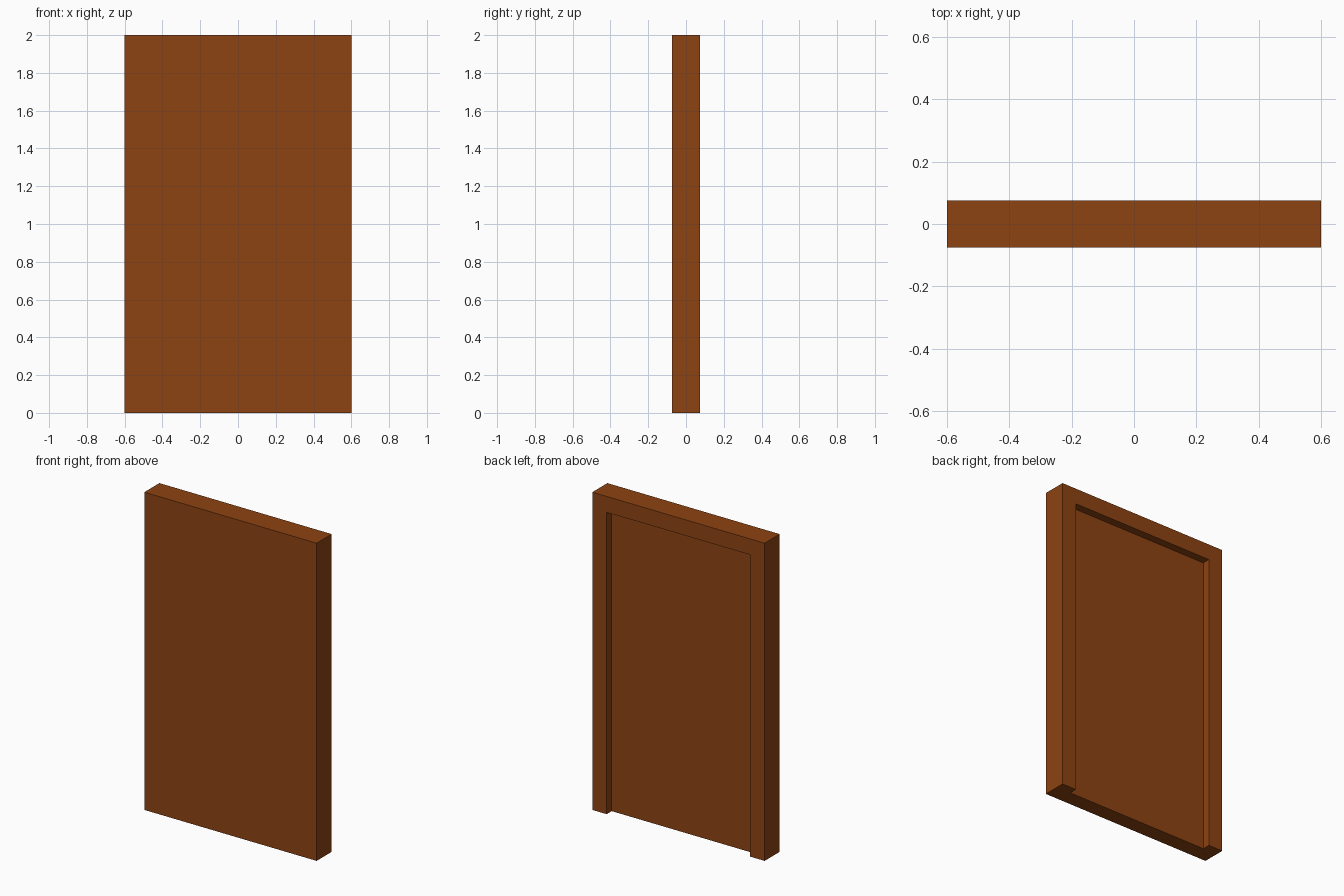
import bpy
import bmesh
from mathutils import Vector

WIDTH, DEPTH, HEIGHT = 1.2, 0.15, 2.0
FRAME = 0.1      # visible width of the frame around the recess
RECESS = 0.05    # depth of the recess in the back

cube = bpy.data.objects.get("Cube")
if cube:
    bpy.data.objects.remove(cube, do_unlink=True)

# Wood colour
wood = bpy.data.materials.new("brown_wood")
wood.use_nodes = True
colour = (0.27, 0.056, 0.006, 1)
wood.diffuse_color = colour
bsdf = wood.node_tree.nodes["Principled BSDF"]
bsdf.inputs["Base Color"].default_value = colour
bsdf.inputs["Roughness"].default_value = 0.8


def box(name, low, high):
    """Box spanning two opposite corners."""
    low, high = Vector(low), Vector(high)
    bm = bmesh.new()
    bmesh.ops.create_cube(bm, size=1)
    bmesh.ops.scale(bm, vec=high - low, verts=bm.verts)
    bmesh.ops.translate(bm, vec=(low + high) / 2, verts=bm.verts)
    mesh = bpy.data.meshes.new(name)
    bm.to_mesh(mesh)
    bm.free()
    mesh.materials.append(wood)
    obj = bpy.data.objects.new(name, mesh)
    bpy.context.collection.objects.link(obj)
    return obj


x, y = WIDTH / 2, DEPTH / 2

# Door with its frame, flush at the front
door = box("framed_door", (-x, -y, 0), (x, y, HEIGHT))

# Recess in the back, open at the floor
cutter = box("recess_cutter", (FRAME - x, y - RECESS, -FRAME),
             (x - FRAME, y + RECESS, HEIGHT - FRAME))
cutter.hide_render = True
cutter.hide_viewport = True

cut = door.modifiers.new("back_recess", "BOOLEAN")
cut.operation = "DIFFERENCE"
cut.solver = "EXACT"
cut.object = cutter
